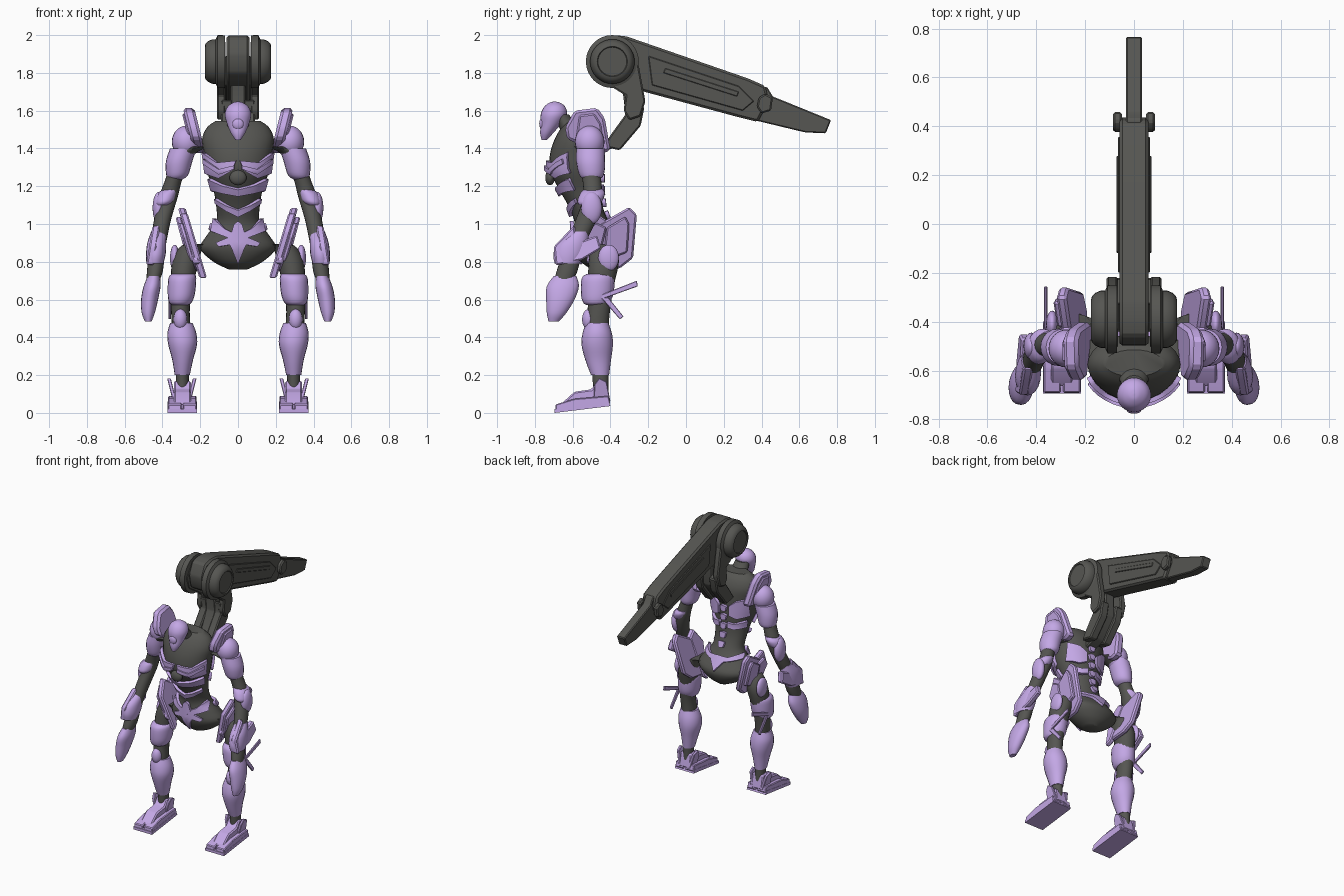
import bpy, bmesh, math
from mathutils import Vector, Matrix


def material(name, col):
    m = bpy.data.materials.new(name)
    m.diffuse_color = (*col, 1)
    return m


LILAC = material("lilac armour", (0.55, 0.39, 0.79))
DARK = material("dark grey frame", (0.092, 0.092, 0.084))


def finish(name, bm, mat, mirror=True, angle=35):
    bmesh.ops.recalc_face_normals(bm, faces=bm.faces)
    for f in bm.faces:
        f.smooth = True
    for e in bm.edges:
        e.smooth = len(e.link_faces) == 2 and e.calc_face_angle(0) < math.radians(angle)
    me = bpy.data.meshes.new(name)
    bm.to_mesh(me)
    bm.free()
    me.materials.append(mat)
    ob = bpy.data.objects.new(name, me)
    bpy.context.collection.objects.link(ob)
    if mirror:
        ob.modifiers.new("mirror", 'MIRROR')
    return ob


def smooth_rings(rings, steps=4):
    # Catmull-Rom through the rings
    R = [rings[0]] + list(rings) + [rings[-1]]
    out = []
    for a, b, c, d in zip(R, R[1:], R[2:], R[3:]):
        for s in range(steps):
            t = s / steps
            out.append([0.5 * (2 * q + (r - p) * t + (2 * p - 5 * q + 4 * r - w) * t * t
                               + (3 * q - p - 3 * r + w) * t ** 3) for p, q, r, w in zip(a, b, c, d)])
    return out + [list(rings[-1])]


def loft(name, rings, mat, mirror=True, n=20):
    # rings: x, y, z, half width, half depth
    bm = bmesh.new()
    loops = []
    for x, y, z, rx, ry in smooth_rings(rings):
        loops.append([bm.verts.new((x + rx * math.cos(2 * math.pi * i / n),
                                    y + ry * math.sin(2 * math.pi * i / n), z)) for i in range(n)])
    for a, b in zip(loops, loops[1:]):
        for i in range(n):
            bm.faces.new((a[i], a[(i + 1) % n], b[(i + 1) % n], b[i]))
    bm.faces.new(loops[0])
    bm.faces.new(loops[-1])
    return finish(name, bm, mat, mirror)


def prism(name, pts, x0, x1, mat, mirror=True, lean=0.0, zref=0.0, bevel=0.008):
    # side outline (y, z) extruded across x, optionally leaning outward with height
    bm = bmesh.new()
    A, B = [[bm.verts.new((x + lean * (z - zref), y, z)) for y, z in pts] for x in (x0, x1)]
    bm.faces.new(A)
    bm.faces.new(B)
    for i in range(len(pts)):
        j = (i + 1) % len(pts)
        bm.faces.new((A[i], A[j], B[j], B[i]))
    bmesh.ops.recalc_face_normals(bm, faces=bm.faces)
    if bevel:
        bmesh.ops.bevel(bm, geom=bm.edges[:], offset=bevel, segments=1, affect='EDGES', clamp_overlap=True)
    return finish(name, bm, mat, mirror, 25)


def ball(name, loc, size, mat, mirror=True, tilt=0.0):
    bm = bmesh.new()
    bmesh.ops.create_uvsphere(bm, u_segments=24, v_segments=14, radius=1)
    M = Matrix.Translation(loc) @ Matrix.Rotation(tilt, 4, 'X') @ Matrix.Diagonal((*size, 1))
    bmesh.ops.transform(bm, matrix=M, verts=bm.verts)
    return finish(name, bm, mat, mirror)


def disc(name, y, z, prof, mat, n=32):
    # turned shape around the x axis, profile of (x, radius)
    bm = bmesh.new()
    loops = [[bm.verts.new((x, y + r * math.cos(2 * math.pi * i / n), z + r * math.sin(2 * math.pi * i / n)))
              for i in range(n)] for x, r in prof]
    for a, b in zip(loops, loops[1:]):
        for i in range(n):
            bm.faces.new((a[i], a[(i + 1) % n], b[(i + 1) % n], b[i]))
    bm.faces.new(loops[0])
    bm.faces.new(loops[-1])
    return finish(name, bm, mat)


# Torso and pelvis
TORSO = [(0, -.45, .76, .05, .05), (0, -.455, .80, .13, .10), (0, -.46, .87, .20, .13), (0, -.48, .94, .165, .11),
         (0, -.50, 1.01, .115, .09), (0, -.53, 1.09, .115, .09), (0, -.56, 1.18, .13, .11),
         (0, -.585, 1.28, .165, .135), (0, -.585, 1.37, .18, .135), (0, -.575, 1.45, .19, .12),
         (0, -.57, 1.51, .165, .09), (0, -.57, 1.545, .12, .055)]
loft("torso", TORSO, DARK, False, 28)


def body_y(x, z, side, off):
    for a, b in zip(TORSO, TORSO[1:]):
        if a[2] <= z <= b[2]:
            t = (z - a[2]) / (b[2] - a[2])
            y, rx, ry = (a[i] + t * (b[i] - a[i]) for i in (1, 3, 4))
            return y + side * (ry + off) * math.sqrt(1 - min(abs(x) / (rx + off), .99) ** 2)


def along(pts, t):
    s = t * (len(pts) - 1)
    i = min(int(s), len(pts) - 2)
    return Vector(pts[i]).lerp(Vector(pts[i + 1]), s - i)


def shell(name, upper, lower, side=-1, off=.008, mat=LILAC, nu=8, nv=4):
    # armour plate wrapped on the torso between two (x, z) lines
    bm = bmesh.new()
    g = []
    for i in range(nu + 1):
        a, b = along(upper, i / nu), along(lower, i / nu)
        row = [a.lerp(b, j / nv) for j in range(nv + 1)]
        g.append([bm.verts.new((p.x, body_y(p.x, p.y, side, off), p.y)) for p in row])
    for i in range(nu):
        for j in range(nv):
            bm.faces.new((g[i][j], g[i + 1][j], g[i + 1][j + 1], g[i][j + 1]))
    ob = finish(name, bm, mat)
    m = ob.modifiers.new("thickness", 'SOLIDIFY')
    m.thickness, m.offset = .02, 0


shell("chest_plate", [(.185, 1.38), (.11, 1.325), (.01, 1.335)], [(.17, 1.27), (.10, 1.245), (.03, 1.285)], off=.012)
shell("chest_ridge", [(.18, 1.345), (.10, 1.29), (.02, 1.31)], [(.18, 1.32), (.10, 1.265), (.02, 1.29)], off=.024)
shell("upper_rib", [(.155, 1.24), (.08, 1.205), (.0, 1.185)], [(.138, 1.18), (.08, 1.165), (.0, 1.15)], off=.012)
shell("middle_rib", [(.12, 1.135), (.06, 1.10), (.0, 1.075)], [(.115, 1.11), (.06, 1.07), (.0, 1.04)])
shell("hip_guard", [(.125, 1.03), (.07, .975), (.0, .94)], [(.14, .96), (.06, .93), (.0, .90)], off=.012)
shell("groin_guard", [(.115, .90), (.06, .925), (0, .93)], [(.10, .88), (.04, .89), (0, .79)], off=.008)
shell("belly_plate", [(.02, 1.0), (.0, 1.015)], [(.035, .95), (0, .91)], off=.014)
ball("chest_gem", (0, -.72, 1.245), (.045, .025, .04), DARK, False)
# Back armour
shell("shoulder_blade", [(.16, 1.39), (.09, 1.37), (.04, 1.33)], [(.155, 1.26), (.09, 1.24), (.04, 1.26)], 1)
shell("back_rib", [(.14, 1.22), (.07, 1.20), (.03, 1.21)], [(.13, 1.17), (.07, 1.16), (.03, 1.17)], 1)
shell("back_belt", [(.14, 1.0), (.07, .975), (0, .98)], [(.15, .965), (.05, .945), (0, .88)], 1, .010)
for k in range(6):
    z = 1.03 + k * .065
    shell("spine_plate", [(.025, z + .035), (0, z + .04)], [(.018, z), (0, z - .005)], 1, .01, nu=2, nv=2)

# Head and neck
loft("neck", [(0, -.58, 1.47, .09, .075), (0, -.63, 1.53, .06, .05), (0, -.67, 1.58, .05, .05)], DARK, False)
loft("head", [(0, -.75, 1.445, .014, .014), (0, -.738, 1.48, .037, .034), (0, -.715, 1.53, .058, .054),
              (0, -.70, 1.58, .07, .069), (0, -.695, 1.62, .056, .056), (0, -.695, 1.643, .025, .027),
              (0, -.695, 1.648, .003, .003)], LILAC, False, 24)
ball("face_disc", (0, -.763, 1.53), (.029, .014, .03), LILAC, False)

# Shoulder pylons
PYLON = [(-.59, 1.60), (-.47, 1.615), (-.43, 1.56), (-.40, 1.39), (-.45, 1.37), (-.63, 1.45), (-.64, 1.51)]
prism("shoulder_pylon", PYLON, .178, .238, LILAC, lean=.25, zref=1.4, bevel=.014)
prism("pylon_panel", [(-.565, 1.575), (-.485, 1.585), (-.45, 1.53), (-.44, 1.44), (-.58, 1.47)],
      .225, .25, LILAC, lean=.25, zref=1.4)

# Arms
loft("arm_core", [(.20, -.53, 1.41, .06, .06), (.29, -.51, 1.37, .06, .06), (.335, -.50, 1.25, .045, .05),
                  (.37, -.495, 1.14, .05, .05), (.40, -.53, 1.02, .045, .055), (.425, -.59, .88, .042, .05),
                  (.44, -.63, .75, .042, .055), (.455, -.655, .68, .03, .045)], DARK)
ball("shoulder_cap", (.275, -.51, 1.435), (.075, .078, .085), LILAC)
loft("upper_arm_guard", [(.29, -.505, 1.40, .07, .075), (.312, -.505, 1.33, .07, .076),
                         (.322, -.50, 1.26, .058, .065), (.33, -.50, 1.235, .035, .04)], LILAC)
loft("elbow_band", [(.355, -.49, 1.185, .04, .05), (.375, -.495, 1.16, .052, .066),
                    (.39, -.51, 1.12, .05, .065), (.40, -.52, 1.10, .035, .045)], LILAC)
ball("elbow_pad", (.42, -.50, 1.085), (.032, .055, .085), LILAC)
loft("forearm_guard", [(.42, -.56, .96, .04, .045), (.43, -.60, .90, .05, .08), (.435, -.62, .84, .052, .082),
                       (.44, -.63, .79, .045, .065)], LILAC)
prism("forearm_fin", [(-.69, .78), (-.70, .88), (-.59, .995), (-.58, .90), (-.47, .94), (-.45, .87), (-.55, .81)],
      .435, .475, LILAC, lean=-.16, zref=.85)
loft("hand", [(.445, -.64, .725, .032, .06), (.455, -.652, .67, .045, .085), (.468, -.665, .60, .045, .075),
              (.475, -.685, .53, .035, .052), (.475, -.70, .485, .018, .028)], LILAC)

# Hip skirt plates, layered
HIP = [(-.46, 1.0), (-.30, 1.09), (-.26, 1.05), (-.28, .82), (-.35, .765), (-.47, .75), (-.53, .80)]
prism("hip_plate", HIP, .195, .235, LILAC, lean=.27, zref=.78, bevel=.01)
prism("hip_plate_outer", [(-.42, .98), (-.32, 1.04), (-.30, 1.0), (-.31, .85), (-.44, .80)], .23, .262, LILAC,
      lean=.27, zref=.78)
prism("hip_plate_front", [(-.55, .96), (-.48, 1.06), (-.42, 1.02), (-.46, .74), (-.50, .71)], .172, .212, LILAC,
      lean=.3, zref=.74)
prism("hip_plate_front_outer", [(-.54, .94), (-.48, 1.01), (-.42, .98), (-.46, .82), (-.51, .80)], .208, .237, LILAC,
      lean=.3, zref=.74)

# Legs
loft("leg_core", [(.17, -.45, .89, .05, .06), (.24, -.435, .885, .06, .07), (.278, -.435, .80, .07, .08),
                  (.295, -.45, .68, .06, .07), (.305, -.46, .56, .05, .06), (.30, -.47, .44, .048, .06),
                  (.295, -.455, .25, .036, .045), (.295, -.45, .08, .033, .04)], DARK)
ball("hip_disc", (.335, -.41, .82), (.025, .055, .07), LILAC)
loft("thigh_guard", [(.29, -.455, .735, .062, .072), (.295, -.465, .71, .074, .088), (.30, -.47, .63, .072, .086),
                     (.305, -.475, .585, .06, .07), (.305, -.475, .57, .04, .05)], LILAC)
ball("knee_cap", (.305, -.515, .495), (.036, .035, .055), LILAC)
loft("shin_guard", [(.30, -.47, .475, .06, .06), (.297, -.47, .42, .077, .078), (.293, -.47, .36, .076, .083),
                    (.293, -.465, .28, .055, .068), (.295, -.455, .20, .04, .048)], LILAC)
prism("knee_blade_long", [(-.45, .60), (-.45, .625), (-.26, .70), (-.255, .67)], .355, .368, LILAC, bevel=.003)
prism("knee_blade_short", [(-.45, .61), (-.41, .61), (-.33, .51), (-.35, .495)], .355, .368, LILAC, bevel=.003)

# Feet: two toes on a full sole, instep and ankle fins
TOE = [(-.692, .012), (-.69, .045), (-.59, .075), (-.41, .09), (-.40, .05), (-.41, .045)]
for a, b in ((.22, .290), (.300, .37)):
    prism("toe", TOE, a, b, LILAC, bevel=.005)
prism("sole", [(-.695, .0), (-.695, .02), (-.41, .06), (-.40, .036)], .218, .372, LILAC, bevel=0)
prism("instep", [(-.67, .04), (-.59, .112), (-.50, .125), (-.47, .17), (-.42, .16), (-.40, .06)], .25, .34, LILAC)
for a, s in ((.24, -.25), (.335, .25)):
    prism("ankle_fin", [(-.49, .06), (-.485, .15), (-.46, .185), (-.42, .165), (-.40, .06)],
          a, a + .02, LILAC, lean=s, zref=.1, bevel=.004)

# Back boom: long arm, tip, hinge and supporting strut
prism("boom", [(-.50, 1.90), (-.46, 1.985), (-.40, 2.0), (-.32, 1.995), (.33, 1.77), (.42, 1.73), (.44, 1.65),
               (.38, 1.54), (.28, 1.565), (-.22, 1.70), (-.40, 1.75), (-.48, 1.80)], -.06, .06, DARK, False, bevel=.012)
prism("boom_tip", [(.36, 1.73), (.43, 1.725), (.46, 1.675), (.768, 1.55), (.74, 1.48), (.63, 1.485), (.36, 1.55)],
      -.033, .033, DARK, False, bevel=.006)
prism("boom_clamp", [(.385, 1.67), (.42, 1.69), (.46, 1.67), (.45, 1.60), (.40, 1.585), (.375, 1.62)],
      .05, .085, DARK)
prism("boom_side_panel", [(-.20, 1.89), (.28, 1.73), (.36, 1.65), (.30, 1.60), (-.18, 1.735)], .05, .066, DARK,
      bevel=.004)
prism("boom_rail", [(-.12, 1.80), (-.11, 1.825), (.28, 1.70), (.27, 1.675)], .06, .071, DARK, bevel=.003)
disc("hinge_drum", -.39, 1.86, [(.07, .139), (.108, .14), (.118, .118), (.135, .118), (.158, .108), (.172, .095),
                                (.176, .08), (.17, .076)], DARK)
prism("strut_plate", [(-.51, 1.87), (-.48, 1.78), (-.32, 1.68), (-.33, 1.60), (-.30, 1.55), (-.24, 1.57),
                      (-.215, 1.65), (-.25, 1.84), (-.30, 1.95), (-.43, 1.97)], .066, .112, DARK)
prism("strut_lower", [(-.33, 1.66), (-.32, 1.58), (-.40, 1.47), (-.44, 1.41), (-.35, 1.39), (-.24, 1.52),
                      (-.22, 1.62)], .03, .09, DARK)
prism("strut_core", [(-.34, 1.74), (-.32, 1.58), (-.39, 1.45), (-.50, 1.43), (-.48, 1.37), (-.36, 1.41), (-.25, 1.55),
                     (-.25, 1.72)], -.04, .04, DARK, False)
